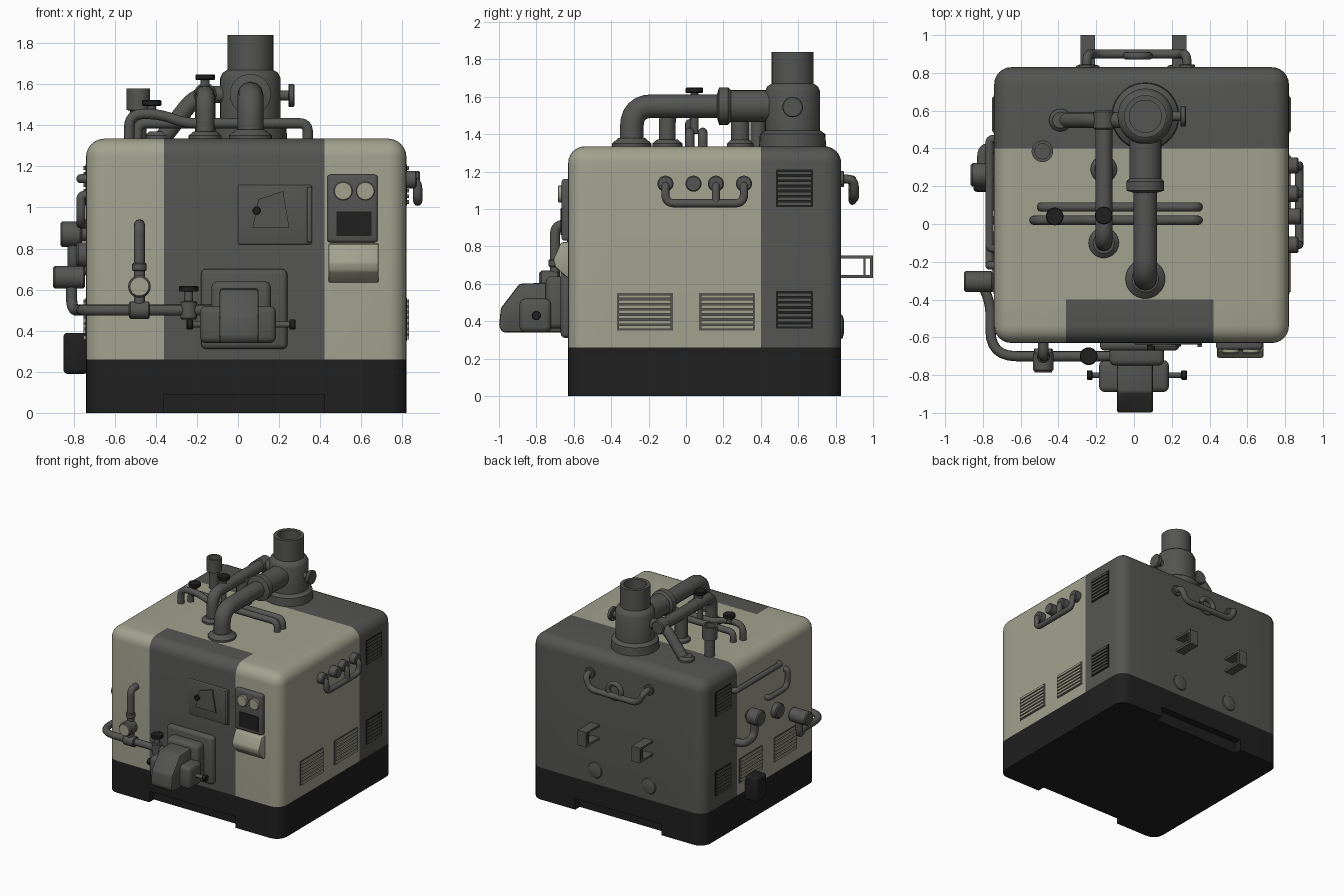
import bpy, bmesh, math
from mathutils import Vector

if "Cube" in bpy.data.objects:
    bpy.data.objects.remove(bpy.data.objects["Cube"])


def material(name, col):
    m = bpy.data.materials.new(name)
    m.diffuse_color = (*col, 1)
    m.use_nodes = True
    m.node_tree.nodes["Principled BSDF"].inputs["Base Color"].default_value = m.diffuse_color
    return m


BLACK = material("black", (0.014, 0.014, 0.014))
GREY = material("dark_grey", (0.09, 0.09, 0.086))
BEIGE = material("beige", (0.36, 0.36, 0.275))


def finish(name, bm, *mats):
    bmesh.ops.recalc_face_normals(bm, faces=bm.faces)
    me = bpy.data.meshes.new(name)
    bm.to_mesh(me)
    bm.free()
    ob = bpy.data.objects.new(name, me)
    bpy.context.collection.objects.link(ob)
    for m in mats:
        me.materials.append(m)
    return ob


def box_bm(lo, hi):
    bm = bmesh.new()
    bmesh.ops.create_cube(bm, size=1)
    for v in bm.verts:
        v.co = [lo[i] + (v.co[i] + 0.5) * (hi[i] - lo[i]) for i in range(3)]
    return bm


def box(name, lo, hi, mat, bevel=0.0):
    bm = box_bm(lo, hi)
    if bevel:
        bmesh.ops.bevel(bm, geom=bm.edges[:], offset=bevel, segments=3, profile=0.5, affect='EDGES')
    return finish(name, bm, mat)


def lathe(name, base, axis, profile, mat, n=28):
    """Turn (radius, height) pairs around an axis that starts at base."""
    bm = bmesh.new()
    q = Vector(axis).to_track_quat('Z', 'Y')
    rings = []
    for r, h in profile:
        rings.append([bm.verts.new(Vector(base) + q @ Vector((r * math.cos(a), r * math.sin(a), h)))
                      for a in (2 * math.pi * i / n for i in range(n))])
    for a, b in zip(rings, rings[1:]):
        for i in range(n):
            bm.faces.new((a[i], a[(i + 1) % n], b[(i + 1) % n], b[i]))
    bm.faces.new(rings[0][::-1])
    bm.faces.new(rings[-1])
    return finish(name, bm, mat)


def disc(name, base, axis, r, h, mat):
    c = min(r, h) * 0.15
    return lathe(name, base, axis, [(r - c, 0), (r, c), (r, h - c), (r - c, h)], mat)


def tube(name, pts, r, mat=None, bend=0.08):
    """Round pipe along a path with rounded elbows."""
    pts = [Vector(p) for p in pts]
    path = [pts[0]]
    for a, b, c in zip(pts, pts[1:], pts[2:]):
        d = min(bend, (a - b).length * 0.49, (c - b).length * 0.49)
        p, q = b + (a - b).normalized() * d, b + (c - b).normalized() * d
        for i in range(7):
            t = i / 6
            path.append(p * (1 - t) ** 2 + b * 2 * t * (1 - t) + q * t * t)
    path.append(pts[-1])
    cu = bpy.data.curves.new(name, 'CURVE')
    cu.dimensions = '3D'
    cu.bevel_depth, cu.bevel_resolution, cu.use_fill_caps = r, 4, True
    s = cu.splines.new('POLY')
    s.points.add(len(path) - 1)
    for sp, p in zip(s.points, path):
        sp.co = (*p, 1)
    ob = bpy.data.objects.new(name, cu)
    bpy.context.collection.objects.link(ob)
    cu.materials.append(mat or GREY)
    bpy.ops.object.select_all(action='DESELECT')
    ob.select_set(True)
    bpy.context.view_layer.objects.active = ob
    bpy.ops.object.convert(target='MESH')
    return ob


def prism(name, axis, prof, lo, hi, mat, bevel=0.0):
    """Extrude a 2D outline along x (outline y,z) or along y (outline x,z)."""
    bm = bmesh.new()
    place = (lambda u, v, w: (w, u, v)) if axis == 'x' else (lambda u, v, w: (u, w, v))
    a, b = [[bm.verts.new(place(u, v, w)) for u, v in prof] for w in (lo, hi)]
    n = len(prof)
    bm.faces.new(a)
    bm.faces.new(b)
    for i in range(n):
        bm.faces.new((a[i], a[(i + 1) % n], b[(i + 1) % n], b[i]))
    bmesh.ops.recalc_face_normals(bm, faces=bm.faces)
    if bevel:
        bmesh.ops.bevel(bm, geom=bm.edges[:], offset=bevel, segments=2, profile=0.5, affect='EDGES')
    return finish(name, bm, mat)


# Cabinet: rounded box, colour bands cut in, black plinth with two notches
bm = box_bm((-0.74, -0.63, 0), (0.82, 0.83, 1.335))
bmesh.ops.bevel(bm, geom=[e for e in bm.edges if max(v.co.z for v in e.verts) > 1],
                offset=0.09, segments=6, profile=0.5, affect='EDGES')
for co, no in (((0, 0, 0.26), (0, 0, 1)), ((0, 0.4, 0), (0, 1, 0)), ((0, -0.4, 0), (0, 1, 0)),
               ((-0.36, 0, 0), (1, 0, 0)), ((0.42, 0, 0), (1, 0, 0))):
    bmesh.ops.bisect_plane(bm, geom=bm.verts[:] + bm.edges[:] + bm.faces[:], plane_co=co, plane_no=no)
for f in bm.faces:
    c = f.calc_center_median()
    strip = c.y < -0.4 and -0.36 < c.x < 0.42
    f.material_index = 0 if c.z < 0.26 else 1 if (c.y > 0.4 or strip) else 2
cabinet = finish("cabinet", bm, BLACK, GREY, BEIGE)
for y in (-0.63, 0.83):
    cutter = box("notch_cutter", (-0.36, y - 0.06, -0.1), (0.42, y + 0.06, 0.09), BLACK)
    cutter.hide_render = True
    mod = cabinet.modifiers.new("notch", 'BOOLEAN')
    mod.operation, mod.object, mod.solver = 'DIFFERENCE', cutter, 'EXACT'
    bpy.context.view_layer.objects.active = cabinet
    bpy.ops.object.modifier_apply(modifier="notch")
    bpy.data.objects.remove(cutter)

# Louvred vents on both sides
for side, x in ((1, 0.82), (-1, -0.74)):
    for y0, y1, z0, back, slat in ((-0.37, -0.07, 0.35, GREY, BEIGE), (0.07, 0.37, 0.35, GREY, BEIGE),
                                   (0.48, 0.68, 0.36, BLACK, GREY), (0.48, 0.68, 1.01, BLACK, GREY)):
        lo, hi = sorted((x - side * 0.01, x + side * 0.003))
        box("vent_back", (lo, y0, z0), (hi, y1, z0 + 0.2), back)
        lo, hi = sorted((x, x + side * 0.012))
        for i in range(7):
            z = z0 + 0.008 + i * 0.0275
            box("vent_slat", (lo, y0 + 0.01, z), (hi, y1 - 0.01, z + 0.018), slat)

# Chimney
lathe("chimney", (0.06, 0.57, 1.32), (0, 0, 1),
      [(0.18, 0), (0.175, 0.08), (0.147, 0.1), (0.147, 0.31), (0.135, 0.335), (0.112, 0.35),
       (0.112, 0.52), (0.085, 0.52), (0.085, 0.36)], GREY, 36)
disc("chimney_valve_stem", (0.18, 0.57, 1.545), (1, 0, 0), 0.025, 0.07, GREY)
disc("chimney_valve", (0.245, 0.57, 1.545), (1, 0, 0), 0.055, 0.03, GREY)

# Large roof pipe
tube("main_pipe", [(0.06, -0.29, 1.32), (0.06, -0.29, 1.55), (0.06, 0.5, 1.55)], 0.063, bend=0.17)
lathe("main_pipe_foot", (0.06, -0.29, 1.32), (0, 0, 1), [(0.105, 0), (0.105, 0.03), (0.07, 0.06)], GREY)
lathe("main_pipe_collar", (0.06, 0.165, 1.55), (0, 1, 0),
      [(0.06, 0), (0.1, 0.012), (0.1, 0.06), (0.085, 0.075), (0.085, 0.28)], GREY)

# Second roof pipe with supports
tube("second_pipe", [(-0.16, -0.1, 1.32), (-0.16, -0.1, 1.55), (-0.16, 0.55, 1.55)], 0.045, bend=0.09)
tube("cross_pipe", [(-0.38, 0.55, 1.32), (-0.2, 0.55, 1.55), (0.0, 0.55, 1.55)], 0.042)
tube("pipe_support", [(-0.16, 0.29, 1.32), (-0.16, 0.29, 1.55)], 0.05)
for x, y, r in ((-0.16, -0.1, 0.08), (-0.16, 0.29, 0.07), (-0.39, 0.55, 0.06)):
    lathe("pipe_foot", (x, y, 1.32), (0, 0, 1), [(r, 0), (r, 0.03), (r * 0.7, 0.05)], GREY)
disc("pipe_joint", (-0.16, 0.5, 1.55), (0, 1, 0), 0.055, 0.1, GREY)

# Small roof stack
lathe("small_stack", (-0.485, 0.385, 1.32), (0, 0, 1),
      [(0.04, 0), (0.04, 0.15), (0.057, 0.155), (0.057, 0.26), (0.04, 0.26), (0.04, 0.17)], GREY)

# Roof rails
tube("roof_rail_back", [(-0.49, 0.09, 1.32), (-0.49, 0.09, 1.41), (0.34, 0.09, 1.41), (0.34, 0.09, 1.32)], 0.025)
tube("roof_rail_front", [(-0.53, 0.02, 1.32), (-0.53, 0.02, 1.455), (-0.38, 0.02, 1.455), (-0.26, 0.02, 1.41),
                         (0.34, 0.02, 1.41), (0.34, 0.02, 1.32)], 0.025)


def hand_valve(x, y, z0, z1, r=0.047):
    disc("valve_stem", (x, y, z0), (0, 0, 1), 0.022, z1 - z0, GREY)
    disc("valve_wheel", (x, y, z1 - 0.02), (0, 0, 1), r, 0.028, BLACK)


hand_valve(-0.42, 0.04, 1.45, 1.515)
hand_valve(-0.16, 0.045, 1.4, 1.64)

# Right side manifold
tube("side_manifold", [(0.8, -0.11, 1.13), (0.875, -0.11, 1.13), (0.875, -0.11, 1.03), (0.875, 0.31, 1.03),
                       (0.875, 0.31, 1.13), (0.8, 0.31, 1.13)], 0.022, bend=0.05)
tube("manifold_branch", [(0.8, 0.16, 1.13), (0.875, 0.16, 1.13), (0.875, 0.16, 1.03)], 0.022, bend=0.05)
for y in (-0.11, 0.04, 0.16, 0.31):
    disc("manifold_knob", (0.81, y, 1.135), (1, 0, 0), 0.043, 0.06 if y != 0.04 else 0.075, GREY)

# Back: looped pipe, brackets and low bosses
tube("back_pipe", [(-0.25, 0.81, 1.16), (-0.25, 0.9, 1.16), (-0.2, 0.9, 1.06), (0.24, 0.9, 1.06),
                   (0.28, 0.9, 1.16), (0.28, 0.81, 1.16)], 0.024, bend=0.06)
ring = [(0.02 + 0.06 * math.cos(a), 0.89, 1.1 + 0.06 * math.sin(a)) for a in (i * math.pi / 6 for i in range(13))]
tube("back_ring", ring, 0.02, bend=0.01)
for x in (-0.25, 0.28):
    disc("back_pipe_flange", (x, 0.82, 1.16), (0, 1, 0), 0.042, 0.025, GREY)
for x in (-0.245, 0.24):
    box("bracket_top", (x - 0.038, 0.82, 0.735), (x + 0.038, 1.0, 0.752), GREY)
    box("bracket_bottom", (x - 0.038, 0.82, 0.63), (x + 0.038, 1.0, 0.647), GREY)
    box("bracket_end", (x - 0.038, 0.983, 0.63), (x + 0.038, 1.0, 0.752), GREY)
    box("bracket_bar", (x - 0.03, 0.95, 0.64), (x + 0.03, 0.96, 0.74), GREY)
    lathe("back_boss", (x, 0.82, 0.37), (0, 1, 0), [(0.07, 0), (0.06, 0.018), (0.03, 0.026)], GREY)

# Left side: two canisters, their pipes, a black box and upper tubes
disc("upper_canister", (-0.76, 0.26, 0.87), (-1, 0, 0), 0.062, 0.105, GREY)
tube("upper_canister_pipe", [(-0.8, 0.26, 0.87), (-0.8, 0.26, 0.7), (-0.8, 0.4, 0.7), (-0.72, 0.4, 0.7)], 0.03)
disc("canister_mount", (-0.72, 0.26, 0.87), (-1, 0, 0), 0.035, 0.05, GREY)
disc("lower_canister", (-0.745, -0.305, 0.66), (-1, 0, 0), 0.055, 0.155, GREY)
disc("side_knob", (-0.73, -0.1, 0.77), (-1, 0, 0), 0.06, 0.055, GREY)
box("side_box", (-0.85, 0.17, 0.19), (-0.73, 0.3, 0.39), BLACK, 0.02)
tube("upper_side_tube", [(-0.72, 0.45, 1.14), (-0.765, 0.45, 1.14), (-0.765, -0.13, 1.14), (-0.72, -0.13, 1.14)],
     0.022, bend=0.04)
tube("curved_side_tube", [(-0.72, -0.22, 1.06), (-0.765, -0.22, 1.06), (-0.765, -0.22, 0.92), (-0.765, 0.02, 0.92),
                          (-0.72, 0.02, 0.92)], 0.022, bend=0.1)

# Feed pipe round the front left corner, gauge and valve
tube("feed_pipe", [(-0.81, -0.305, 0.66), (-0.81, -0.305, 0.5), (-0.76, -0.42, 0.5), (-0.76, -0.7, 0.5),
                   (-0.1, -0.7, 0.5)], 0.027, bend=0.16)
tube("gauge_pipe", [(-0.48, -0.7, 0.5), (-0.48, -0.7, 0.915), (-0.48, -0.6, 0.915)], 0.027)
disc("feed_joint", (-0.53, -0.7, 0.5), (1, 0, 0), 0.042, 0.1, GREY)
disc("gauge_joint", (-0.48, -0.7, 0.69), (0, 0, 1), 0.035, 0.04, GREY)
disc("gauge_body", (-0.48, -0.68, 0.615), (0, -1, 0), 0.055, 0.1, GREY)
disc("gauge_face", (-0.48, -0.778, 0.615), (0, -1, 0), 0.046, 0.008, BEIGE)
disc("feed_valve_body", (-0.24, -0.7, 0.455), (0, 0, 1), 0.04, 0.09, GREY)
hand_valve(-0.24, -0.7, 0.5, 0.61)

# Burner
box("burner_plate", (-0.18, -0.67, 0.31), (0.24, -0.61, 0.7), GREY, 0.025)
prism("burner_housing", 'x', [(-0.62, 0.34), (-0.98, 0.34), (-1.0, 0.37), (-0.99, 0.47), (-0.89, 0.6), (-0.62, 0.61)],
      -0.09, 0.1, GREY, 0.012)
box("burner_crosspiece", (-0.185, -0.89, 0.34), (0.185, -0.72, 0.52), GREY, 0.03)
box("burner_neck", (-0.13, -0.75, 0.36), (0.16, -0.63, 0.64), GREY, 0.03)
for s in (-1, 1):
    x = 0.015 + s * 0.16
    disc("burner_knob_stem", (x, -0.8, 0.43), (s, 0, 0), 0.015, 0.09, GREY)
    disc("burner_knob", (x + s * 0.075, -0.8, 0.43), (s, 0, 0), 0.025, 0.03, BLACK)

# Front hatch
box("hatch_panel", (0.0, -0.637, 0.82), (0.36, -0.6, 1.11), GREY, 0.008)
prism("hatch_plate", 'y', [(0.07, 0.9), (0.25, 0.9), (0.22, 1.08), (0.1, 1.04)], -0.648, -0.62, GREY)
box("hatch_bar", (0.335, -0.652, 0.83), (0.36, -0.62, 1.1), GREY, 0.006)
disc("hatch_knob", (0.09, -0.64, 0.985), (0, -1, 0), 0.02, 0.03, BLACK)

# Control panel
box("control_panel", (0.435, -0.665, 0.83), (0.68, -0.6, 1.16), GREY, 0.015)
for x in (0.512, 0.62):
    disc("dial", (x, -0.66, 1.08), (0, -1, 0), 0.045, 0.025, BEIGE)
box("screen", (0.48, -0.67, 0.86), (0.65, -0.662, 0.98), BLACK)
prism("control_ledge", 'x', [(-0.6, 0.63), (-0.64, 0.635), (-0.7, 0.69), (-0.71, 0.73), (-0.67, 0.82), (-0.6, 0.83)],
      0.44, 0.685, BEIGE, 0.01)

# Smooth shading with sharp edges kept
bpy.ops.object.select_all(action='SELECT')
bpy.context.view_layer.objects.active = cabinet
bpy.ops.object.shade_smooth_by_angle(angle=math.radians(35))
